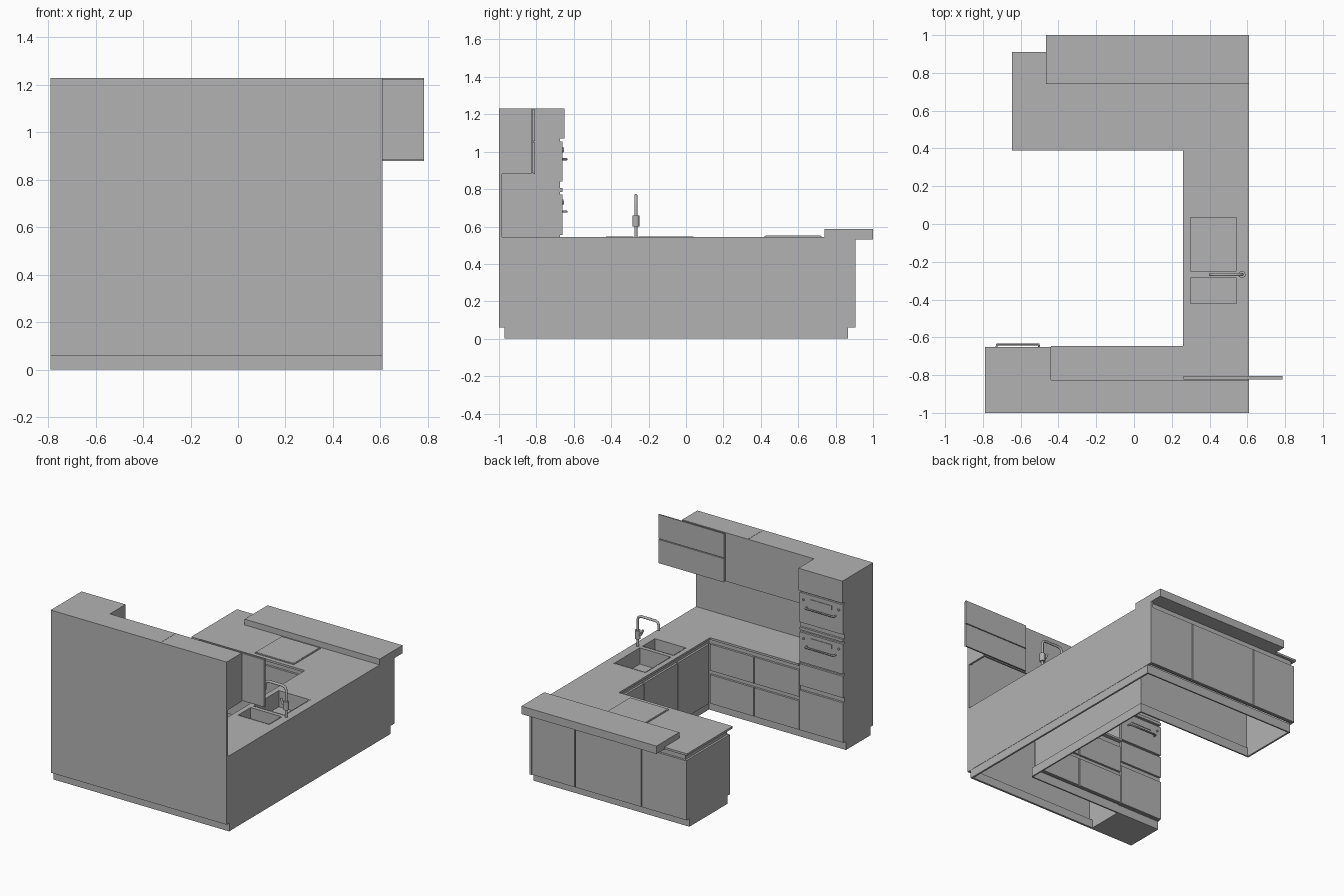
import bpy, bmesh
from mathutils import Vector

cube = bpy.data.objects.get("Cube")
if cube:
    bpy.data.objects.remove(cube, do_unlink=True)

grey = bpy.data.materials.new("plain_grey")
grey.use_nodes = True
COLOUR = (0.45, 0.45, 0.45, 1)
grey.diffuse_color = COLOUR
grey.node_tree.nodes["Principled BSDF"].inputs["Base Color"].default_value = COLOUR


def finish(name, bm):
    bmesh.ops.recalc_face_normals(bm, faces=bm.faces)
    mesh = bpy.data.meshes.new(name)
    bm.to_mesh(mesh)
    bm.free()
    mesh.materials.append(grey)
    obj = bpy.data.objects.new(name, mesh)
    bpy.context.collection.objects.link(obj)
    return obj


def box(name, x, y, z):
    """Box from (min, max) pairs."""
    bm = bmesh.new()
    bmesh.ops.create_cube(bm, size=1)
    for v in bm.verts:
        v.co = Vector([r[0] if c < 0 else r[1] for c, r in zip(v.co, (x, y, z))])
    return finish(name, bm)


def prism(name, outline, z0, z1):
    """Outline in x, y extruded upwards."""
    bm = bmesh.new()
    face = bm.faces.new([bm.verts.new((px, py, z0)) for px, py in outline])
    new = bmesh.ops.extrude_face_region(bm, geom=[face])["geom"]
    bmesh.ops.translate(bm, vec=(0, 0, z1 - z0),
                        verts=[v for v in new if isinstance(v, bmesh.types.BMVert)])
    return finish(name, bm)


def tube(name, points, radius):
    """Round pipe along a path."""
    curve = bpy.data.curves.new(name, "CURVE")
    curve.dimensions = "3D"
    curve.bevel_depth = radius
    curve.bevel_resolution = 3
    curve.use_fill_caps = True
    spline = curve.splines.new("POLY")
    spline.points.add(len(points) - 1)
    for p, co in zip(spline.points, points):
        p.co = (*co, 1)
    curve.materials.append(grey)
    obj = bpy.data.objects.new(name, curve)
    bpy.context.collection.objects.link(obj)
    return obj


GAP = 0.003
T = 0.015                      # panel thickness
TOP, UNDER = 0.545, 0.53       # worktop
DOOR_Z = (0.063, 0.49)


def fronts(name, axis, face, splits, rows, depth):
    """Row of doors or drawers along an axis; depth is signed, into the unit."""
    span = tuple(sorted((face, face + depth)))
    for i, (a, b) in enumerate(zip(splits, splits[1:])):
        for j, z in enumerate(rows):
            along = (a + GAP, b - GAP)
            x, y = (along, span) if axis == "x" else (span, along)
            box(f"{name}_{i + 1}_{j + 1}", x, y, z)


# worktop with two sink cut-outs
worktop = prism("worktop", [(-0.44, -0.985), (0.61, -0.985), (0.61, 0.91), (-0.645, 0.91),
                            (-0.645, 0.39), (0.26, 0.39), (0.26, -0.645), (-0.44, -0.645)],
                UNDER, TOP)
BX = (0.295, 0.548)
for label, by in (("large", (-0.255, 0.04)), ("small", (-0.427, -0.28))):
    cutter = box(f"{label}_sink_cutter", BX, by, (0.5, 0.6))
    cutter.hide_render = True
    cutter.hide_set(True)
    mod = worktop.modifiers.new("sink", "BOOLEAN")
    mod.object = cutter
    mod.solver = "EXACT"
    w, rim_z, floor = 0.005, (0.43, TOP + 0.002), (0.425, 0.43)
    box(f"{label}_sink_floor", BX, by, floor)
    for k, s in enumerate(((BX[0], BX[0] + w), (BX[1] - w, BX[1]))):
        box(f"{label}_sink_side_{k}", s, by, rim_z)
    for k, s in enumerate(((by[0], by[0] + w), (by[1] - w, by[1]))):
        box(f"{label}_sink_end_{k}", (BX[0] + w, BX[1] - w), s, rim_z)

# outer panels of the open-bottomed base units
box("run_back_panel", (0.61 - T, 0.61), (-1, 0.905), (0.06, UNDER))
box("run_back_plinth", (0.61 - T, 0.608), (-0.97, 0.865), (0, 0.06))
box("wall_back_panel", (-0.79, 0.61), (-1, -0.985), (0.06, 1.23))
box("wall_back_plinth", (-0.79, 0.61), (-0.97, -0.955), (0, 0.06))
box("peninsula_end_panel", (-0.635, -0.62), (0.408, 0.902), (0.06, 0.49))
box("peninsula_end_rail", (-0.62, -0.61), (0.425, 0.89), (0.48, UNDER))
box("peninsula_end_plinth", (-0.633, -0.62), (0.43, 0.865), (0, 0.06))

# inner plinths
box("run_plinth", (0.3, 0.31), (-0.69, 0.43), (0, 0.065))
box("wall_plinth", (-0.44, 0.3), (-0.7, -0.69), (0, 0.065))
box("peninsula_inner_plinth", (-0.62, 0.31), (0.43, 0.44), (0, 0.065))
box("peninsula_outer_plinth", (-0.62, 0.6), (0.855, 0.865), (0, 0.065))

# recessed rails behind the finger grooves
box("run_rail", (0.29, 0.3), (-0.67, 0.42), (0.06, UNDER))
box("wall_rail", (-0.44, 0.29), (-0.685, -0.675), (0.06, UNDER))
box("peninsula_inner_rail", (-0.62, 0.3), (0.42, 0.43), (0.06, UNDER))
box("peninsula_outer_rail", (-0.62, 0.6), (0.88, 0.89), (0.06, UNDER))

# doors and drawers
fronts("run_door", "y", 0.275, (-0.66, -0.3, 0.08, 0.405), [DOOR_Z], T)
fronts("peninsula_inner_door", "x", 0.405, (-0.62, -0.17, 0.275), [DOOR_Z], T)
fronts("peninsula_outer_door", "x", 0.905, (-0.635, -0.28, 0.25, 0.597), [DOOR_Z], -T)
fronts("wall_drawer", "x", -0.66, (-0.44, -0.08, 0.275), [(0.063, 0.27), (0.3, 0.49)], -T)

# raised bar and hob
box("bar_top", (-0.465, 0.61), (0.74, 1), (0.53, 0.587))
box("hob", (-0.16, 0.15), (0.42, 0.725), (TOP, 0.55))
box("hob_glass", (-0.154, 0.144), (0.426, 0.719), (0.55, 0.552))

# tall oven unit
TX = (-0.79, -0.44)
box("tall_unit_body", TX, (-0.985, -0.675), (0.06, 1.23))
box("tall_unit_plinth", TX, (-0.955, -0.69), (0, 0.06))
fronts("tall_front", "x", -0.66, TX,
       [(0.063, 0.35), (0.385, 0.54), (0.555, 0.77), (0.785, 0.805), (0.84, 1.055)], -T)
box("tall_top_front", TX, (-0.675, -0.65), (1.07, 1.23))
for label, z in (("lower", 0.68), ("upper", 0.96)):
    tube(f"{label}_oven_handle", [(-0.73, -0.66, z), (-0.725, -0.638, z),
                                  (-0.505, -0.638, z), (-0.5, -0.66, z)], 0.006)
    box(f"{label}_oven_display", (-0.7, -0.53), (-0.66, -0.656), (z + 0.035, z + 0.065))
    for k in (-0.755, -0.475):
        tube(f"{label}_oven_knob", [(k, -0.662, z + 0.05), (k, -0.652, z + 0.05)], 0.008)

# wall cupboards, open underneath beside the hood section
CY, CZ = (-0.985, -0.827), (0.88, 1.23)
box("hood_cupboard", (-0.44, 0.084), CY, CZ)
box("cupboard_top", (0.086, 0.61), CY, (1.215, 1.23))
box("cupboard_end", (0.595, 0.61), CY, (0.88, 1.215))
box("cupboard_front", (0.086, 0.595), (-0.84, -0.827), (0.88, 1.215))
box("lift_door_backing", (0.263, 0.785), (-0.823, -0.815), (0.885, 1.225))
box("lift_door_lower", (0.263, 0.785), (-0.815, -0.806), (0.88, 1.05))
box("lift_door_upper", (0.263, 0.785), (-0.815, -0.806), (1.056, 1.23))

# mixer tap
FX, FY = 0.572, -0.268
tube("tap_base", [(FX, FY, TOP), (FX, FY, 0.6)], 0.009)
tube("tap_body", [(FX, FY, 0.6), (FX, FY, 0.66)], 0.019)
tube("tap_lever", [(FX, FY, 0.635), (0.545, FY, 0.635), (0.53, FY, 0.67)], 0.008)
tube("tap_spout", [(FX, FY, 0.65), (FX, FY, 0.735), (0.565, FY, 0.756), (0.545, FY, 0.765),
                   (0.43, FY, 0.765), (0.412, FY, 0.756), (0.405, FY, 0.74),
                   (0.405, FY, 0.7)], 0.009)
